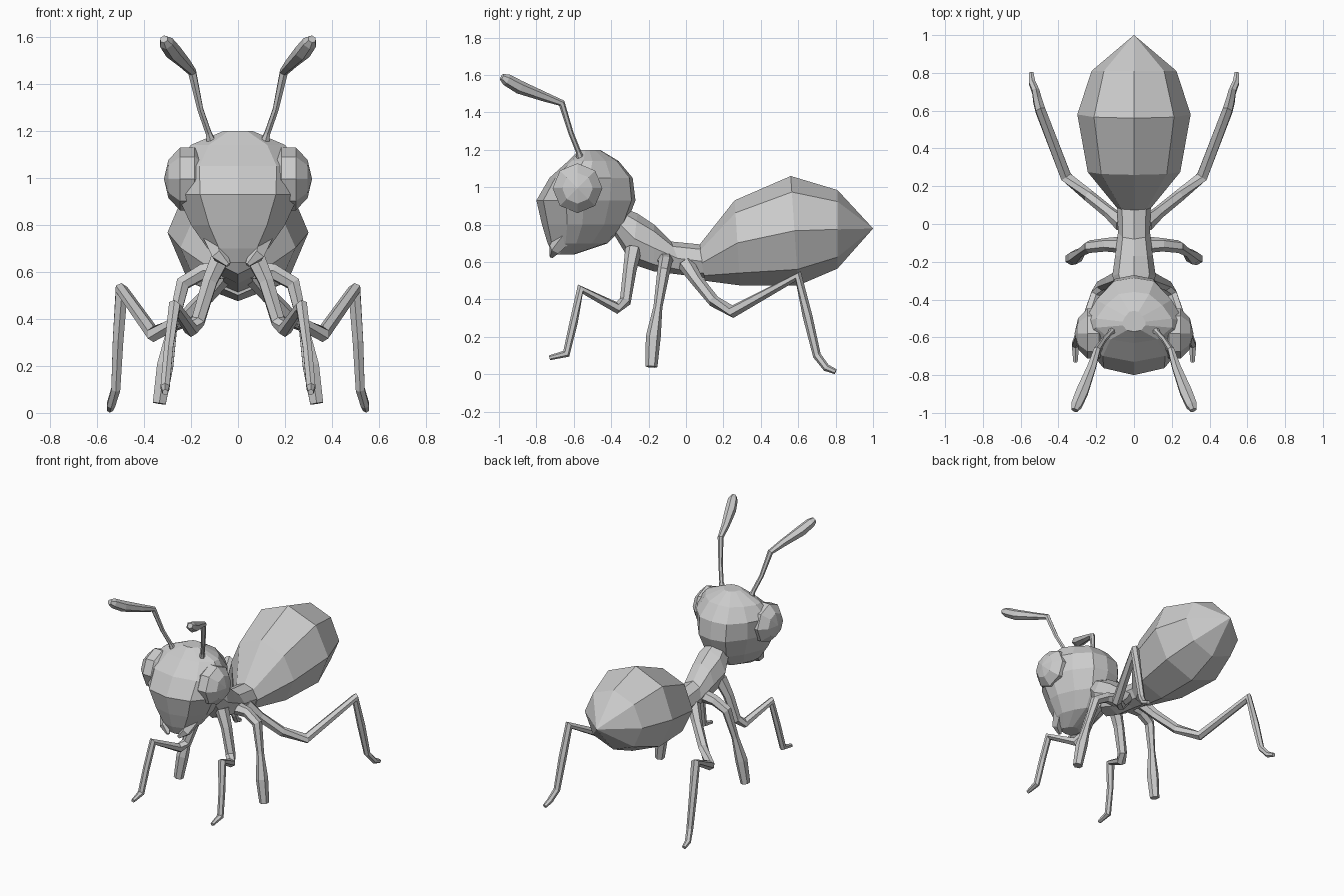
import bpy, bmesh
from math import sin, cos, pi, radians
from mathutils import Vector, Matrix


def finish(name, bm, mirror=False):
    bmesh.ops.recalc_face_normals(bm, faces=bm.faces)
    mesh = bpy.data.meshes.new(name)
    bm.to_mesh(mesh)
    bm.free()
    ob = bpy.data.objects.new(name, mesh)
    bpy.context.collection.objects.link(ob)
    if mirror:
        ob.modifiers.new("mirror", "MIRROR")
    return ob


def loft(name, rings, mirror=False):
    """Skin a list of equal-length rings and cap the ends."""
    bm = bmesh.new()
    loops = [[bm.verts.new(p) for p in ring] for ring in rings]
    n = len(loops[0])
    for a, b in zip(loops, loops[1:]):
        for i in range(n):
            j = (i + 1) % n
            bm.faces.new((a[i], a[j], b[j], b[i]))
    for end in (loops[0], loops[-1]):
        bm.faces.new(end)
    bmesh.ops.remove_doubles(bm, verts=bm.verts, dist=0.0005)
    return finish(name, bm, mirror)


def limb(name, path, sides=6):
    """Tapered tube through (x, y, z, radius) points, mirrored in x."""
    pts = [Vector(p[:3]) for p in path]
    rings = []
    for i, p in enumerate(pts):
        d_in = (p - pts[max(i - 1, 0)]).normalized()
        d_out = (pts[min(i + 1, len(pts) - 1)] - p).normalized()
        t = (d_in + d_out).normalized()
        u = t.cross(Vector((1, 0, 0))).normalized()
        v = t.cross(u)
        r = path[i][3]
        rings.append([p + r * (cos(2 * pi * k / sides) * u + sin(2 * pi * k / sides) * v)
                      for k in range(sides)])
    return loft(name, rings, True)


def body_ring(yt, zt, yb, zb, hw, sides=8):
    """Oval ring leaning from its top point to its bottom point."""
    ring = []
    for k in range(sides):
        a = 2 * pi * k / sides
        s = (1 + cos(a)) / 2
        ring.append((hw * sin(a), yb + (yt - yb) * s, zb + (zt - zb) * s))
    return ring


# Abdomen: octagonal rings closing to a point
loft("abdomen", [body_ring(*r) for r in (
    (0.07, 0.69, 0.10, 0.50, 0.09),
    (0.26, 0.93, 0.29, 0.475, 0.245),
    (0.56, 1.06, 0.60, 0.475, 0.30),
    (0.81, 0.985, 0.81, 0.565, 0.225),
    (1.00, 0.78, 1.00, 0.779, 0.001))])

# Thorax and waist
loft("thorax", [body_ring(*r) for r in (
    (0.12, 0.69, 0.12, 0.51, 0.09),
    (-0.08, 0.71, -0.01, 0.53, 0.085),
    (-0.17, 0.80, -0.17, 0.55, 0.10),
    (-0.26, 0.86, -0.29, 0.59, 0.115),
    (-0.36, 0.90, -0.38, 0.74, 0.08))])

# Head: horizontal sections, broad at the face and narrow behind
half = [(0, 0), (0.62, 0.07), (1, 0.30), (1, 0.48), (0.75, 0.74), (0.40, 0.96), (0, 1)]
outline = half + [(-x, t) for x, t in half[-2:0:-1]]
loft("head", [[(x * hw, yf + (yb - yf) * t, z) for x, t in outline]
              for z, yf, yb, hw in (
    (0.64, -0.71, -0.60, 0.06),
    (0.70, -0.74, -0.42, 0.13),
    (0.80, -0.77, -0.32, 0.20),
    (0.93, -0.80, -0.27, 0.26),
    (1.05, -0.73, -0.285, 0.265),
    (1.14, -0.63, -0.36, 0.20),
    (1.20, -0.57, -0.46, 0.06))])

# Bulging eyes
bm = bmesh.new()
bmesh.ops.create_uvsphere(bm, u_segments=8, v_segments=5, radius=1,
                          matrix=Matrix.Translation((0.215, -0.58, 0.995))
                          @ Matrix.Rotation(radians(90), 4, "Y")
                          @ Matrix.Diagonal((0.14, 0.14, 0.10, 1)))
finish("eyes", bm, True)

# Mandibles
limb("mandibles", [(0.10, -0.64, 0.74, 0.05), (0.08, -0.70, 0.67, 0.035),
                   (0.04, -0.72, 0.63, 0.012)], 5)

# Elbowed antennae with clubbed tips
limb("antennae", [(0.11, -0.56, 1.14, 0.024), (0.125, -0.575, 1.19, 0.014),
                  (0.16, -0.615, 1.29, 0.014), (0.195, -0.665, 1.45, 0.019),
                  (0.225, -0.76, 1.485, 0.026), (0.275, -0.89, 1.535, 0.036),
                  (0.305, -0.96, 1.575, 0.032), (0.315, -0.985, 1.59, 0.018)])

# Three pairs of legs
limb("front_legs", [(0.07, -0.28, 0.67, 0.045), (0.12, -0.30, 0.56, 0.036),
                    (0.17, -0.325, 0.39, 0.032), (0.20, -0.37, 0.355, 0.032),
                    (0.27, -0.565, 0.455, 0.028), (0.295, -0.60, 0.28, 0.022),
                    (0.31, -0.64, 0.11, 0.022), (0.31, -0.73, 0.088, 0.013)])
limb("middle_legs", [(0.06, -0.11, 0.61, 0.045), (0.15, -0.11, 0.60, 0.036),
                     (0.235, -0.12, 0.55, 0.034), (0.28, -0.15, 0.36, 0.024),
                     (0.31, -0.175, 0.20, 0.040), (0.335, -0.185, 0.04, 0.032)])
limb("back_legs", [(0.06, 0.0, 0.59, 0.045), (0.13, 0.06, 0.50, 0.034),
                   (0.24, 0.15, 0.39, 0.032), (0.36, 0.25, 0.335, 0.034),
                   (0.495, 0.60, 0.525, 0.030), (0.51, 0.65, 0.31, 0.026),
                   (0.52, 0.70, 0.10, 0.022), (0.54, 0.75, 0.035, 0.020),
                   (0.545, 0.80, 0.014, 0.014)])
